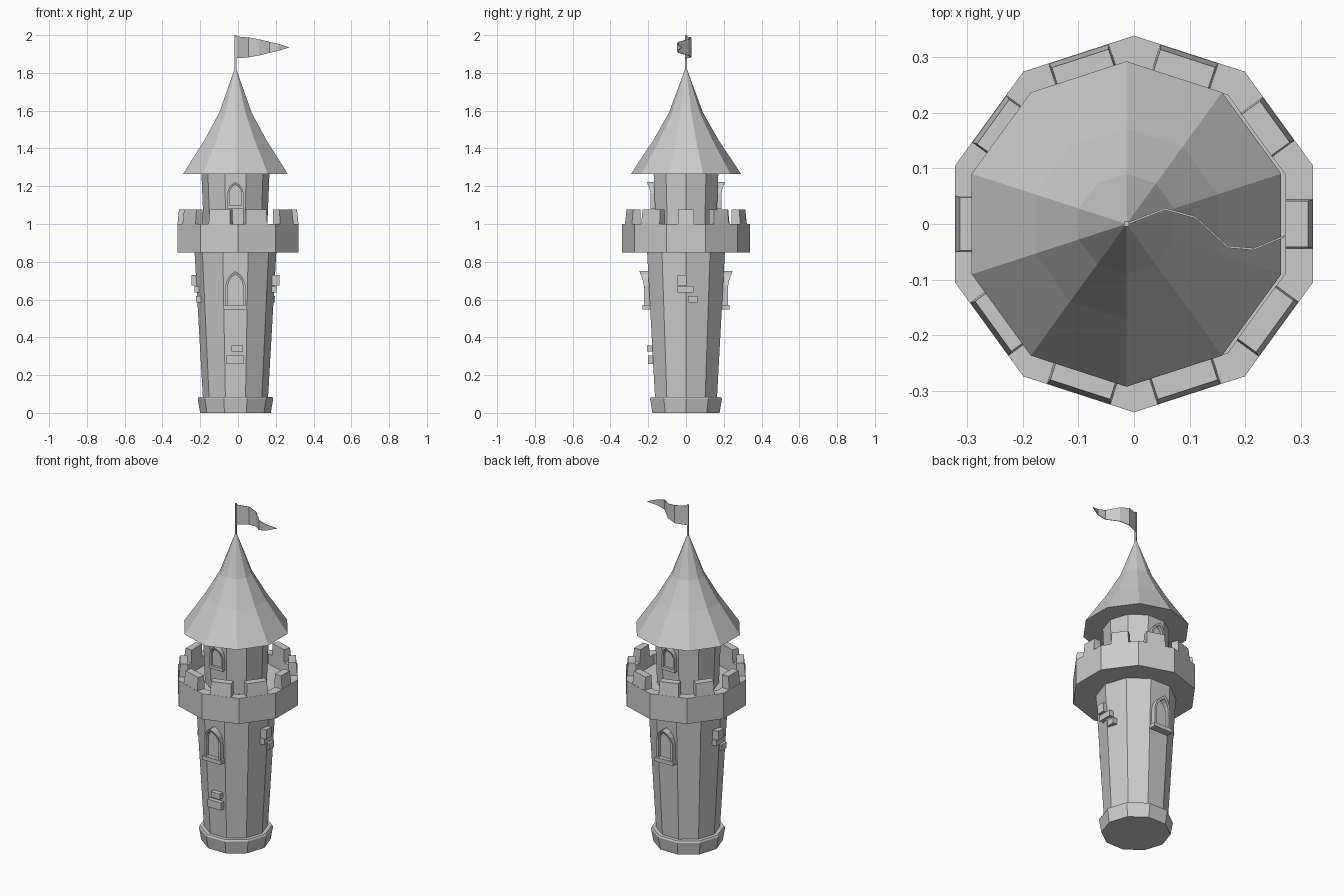
import bpy, bmesh
from math import pi, cos, sin, radians
from mathutils import Matrix, Vector

if "Cube" in bpy.data.objects:
    bpy.data.objects.remove(bpy.data.objects["Cube"])

SIDES = 10
CX = -0.0135          # axis of tower, roof and flag
APO = cos(pi / SIDES)


def finish(name, bm, matrix=None):
    if matrix is not None:
        bm.transform(matrix)
    bmesh.ops.recalc_face_normals(bm, faces=bm.faces)
    mesh = bpy.data.meshes.new(name)
    bm.to_mesh(mesh)
    bm.free()
    obj = bpy.data.objects.new(name, mesh)
    bpy.context.collection.objects.link(obj)
    return obj


def lathe(name, profile, turn=0.0, cx=CX):
    """Ten-sided solid from (radius, z) points; both ends are capped."""
    bm = bmesh.new()
    rings = []
    for r, z in profile:
        rings.append([bm.verts.new((cx + r * cos(turn + 2 * pi * i / SIDES),
                                    r * sin(turn + 2 * pi * i / SIDES), z))
                      for i in range(SIDES)])
    for a, b in zip(rings, rings[1:]):
        for i in range(SIDES):
            j = (i + 1) % SIDES
            bm.faces.new((a[i], a[j], b[j], b[i]))
    bm.faces.new(rings[0])
    bm.faces.new(rings[-1])
    bmesh.ops.remove_doubles(bm, verts=bm.verts, dist=1e-4)
    return finish(name, bm)


def block(name, lo, hi, matrix=None, lean=0.0, taper=1.0):
    """Box from lo to hi; the +x side of its top leans in, its y width tapers."""
    bm = bmesh.new()
    bmesh.ops.create_cube(bm, size=1)
    for v in bm.verts:
        top = v.co.z > 0
        out = v.co.x > 0
        v.co = Vector([hi[k] if v.co[k] > 0 else lo[k] for k in range(3)])
        if top:
            mid = (lo[1] + hi[1]) / 2
            v.co.y = mid + (v.co.y - mid) * taper
            if out:
                v.co.x -= lean
    return finish(name, bm, matrix)


def spin(angle, cx=CX):
    return Matrix.Translation((cx, 0, 0)) @ Matrix.Rotation(angle, 4, 'Z')


def arch(w, z0, zs, zt):
    h = zt - zs
    right = [(w, z0), (w, zs), (w * 0.82, zs + h * 0.42), (w * 0.48, zs + h * 0.76)]
    return right + [(0, zt)] + [(-x, z) for x, z in reversed(right)]


def window(name, w, z0, zs, zt, rim, back, pane, front, hood, angle):
    """Arched frame with recessed pane; the head of the frame juts outward."""
    outer = arch(w, z0, zs, zt)
    inner = arch(w - rim, z0 + rim * 1.6, zs, zt - rim * 1.3)

    def depth(z):
        return front + hood * max(0, (z - zs) / (zt - zs)) ** 1.5

    bm = bmesh.new()
    loops = [
        [bm.verts.new((x, -back, z)) for x, z in outer],
        [bm.verts.new((x, -depth(z), z)) for x, z in outer],
        [bm.verts.new((x, -depth(z), z)) for x, z in inner],
        [bm.verts.new((x, -pane, z)) for x, z in inner],
    ]
    n = len(outer)
    for a, b in zip(loops, loops[1:]):
        for i in range(n):
            j = (i + 1) % n
            bm.faces.new((a[i], a[j], b[j], b[i]))
    bm.faces.new(loops[0])
    bm.faces.new(loops[-1])
    return finish(name, bm, spin(angle))


# Tower foot, shaft and upper room
lathe("tower_foot", [(0.187, 0), (0.2, 0.075), (0.195, 0.085), (0.165, 0.085)])
lathe("tower_shaft", [(0.172, 0.07), (0.217, 0.86)])
lathe("upper_room", [(0.166, 0.92), (0.18, 1.268)])

# Parapet: a shallow ten-sided bowl
PR = 0.338
lathe("parapet", [(0.2, 0.848), (PR, 0.848), (PR, 1.0), (0.286, 1.0),
                  (0.286, 0.94), (0.15, 0.94)], pi / SIDES, 0)

# Merlons, one per parapet face, slightly uneven in width
widths = [.088, .097, .11, .114, .105, .102, .118, .12, .12, .122]
for i, w in enumerate(widths):
    a = PR * APO
    block(f"merlon_{i}", (a - 0.05, -w / 2, 0.99), (a, w / 2, 1.076),
          spin(i * 2 * pi / SIDES, 0), lean=0.009, taper=0.94)

# Flared roof
lathe("roof", [(0.15, 1.264), (0.292, 1.264), (0.172, 1.445), (0.09, 1.59),
               (0.003, 1.825)], pi / SIDES)

# Flagpole and waving pennant
block("flagpole", (-0.0045, -0.0045, 1.79), (0.0045, 0.0045, 2.0), spin(0))
path = [(-0.013, 0, .058), (0.055, 0.027, .053), (0.11, 0.012, .043),
        (0.168, -0.041, .029), (0.215, -0.045, .018), (0.27, -0.022, .001)]
bm = bmesh.new()
sections = []
for x, y, h in path:
    sections.append([bm.verts.new((x, y + dy, 1.935 + dz)) for dy, dz in
                     ((-.002, -h), (.002, -h), (.002, h), (-.002, h))])
for a, b in zip(sections, sections[1:]):
    for i in range(4):
        j = (i + 1) % 4
        bm.faces.new((a[i], a[j], b[j], b[i]))
bm.faces.new(sections[0])
bm.faces.new(sections[-1])
finish("pennant", bm)

# Windows and sills, front and back
for side, angle in (("front", 0), ("back", pi)):
    window(f"lower_window_{side}", 0.053, 0.55, 0.675, 0.75, 0.013,
           0.18, 0.203, 0.223, 0.024, angle)
    block(f"lower_sill_{side}", (-0.062, -0.231, 0.547), (0.062, -0.18, 0.57), spin(angle))
    window(f"upper_window_{side}", 0.043, 1.08, 1.165, 1.222, 0.011,
           0.155, 0.173, 0.188, 0.02, angle)

# Raised bricks on the front
block("front_brick_upper", (-0.021, -0.206, 0.325), (0.039, -0.16, 0.358), spin(0))
block("front_brick_lower", (-0.047, -0.202, 0.26), (0.044, -0.16, 0.305), spin(0))

# Raised bricks on both sides
side_bricks = [(-0.045, 0.003, 0.675, 0.73, 0.232),
               (-0.045, 0.04, 0.637, 0.672, 0.218),
               (0.01, 0.06, 0.585, 0.62, 0.21)]
for side, angle in (("right", 0), ("left", pi)):
    for i, (y0, y1, z0, z1, out) in enumerate(side_bricks):
        block(f"{side}_brick_{i}", (0.17, y0, z0), (out, y1, z1), spin(angle))
